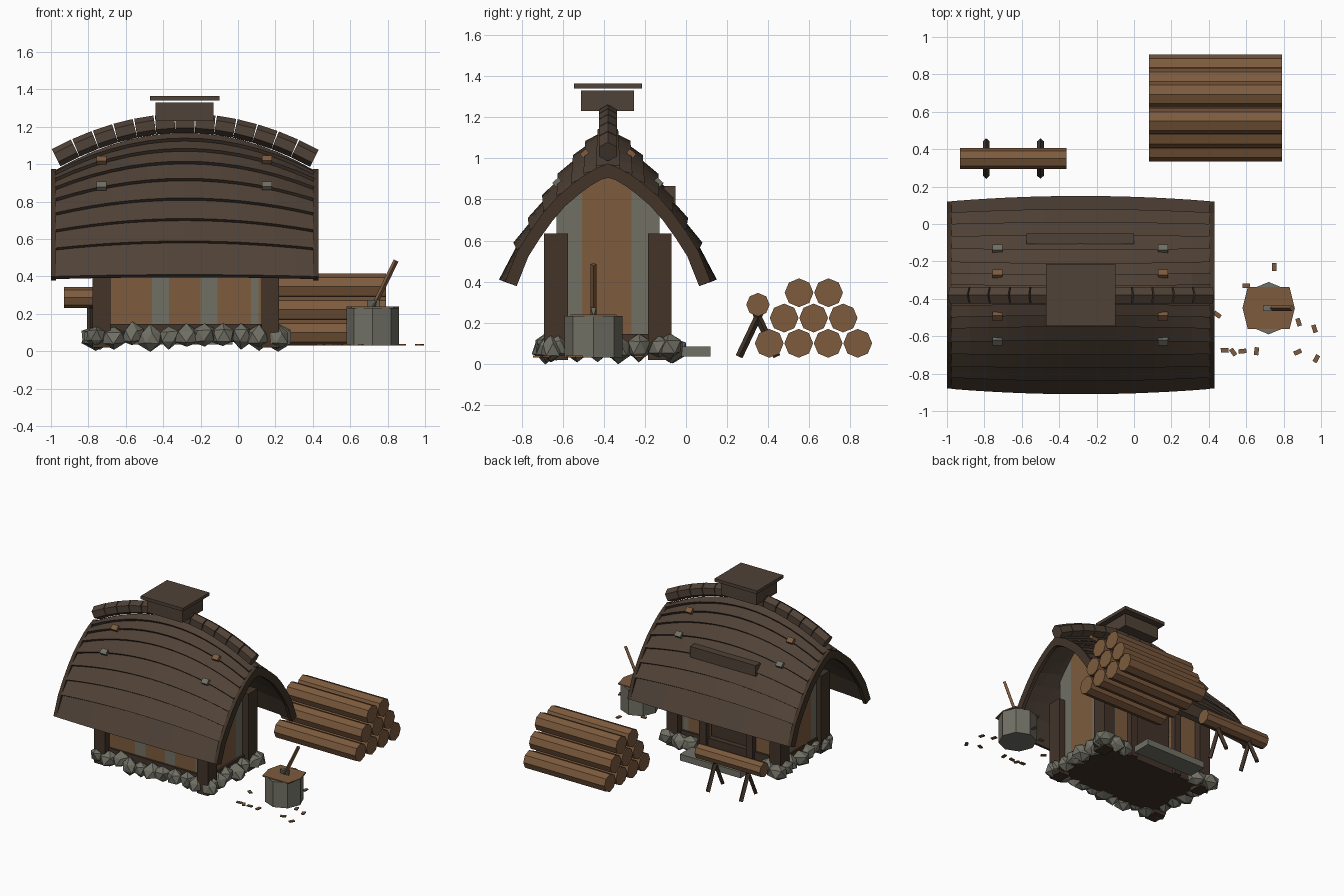
import bpy, bmesh, math, random
from mathutils import Vector, Matrix

random.seed(4)
if "Cube" in bpy.data.objects:
    bpy.data.objects.remove(bpy.data.objects["Cube"])


def material(name, rgb):
    m = bpy.data.materials.new(name)
    m.use_nodes = True
    m.diffuse_color = (*rgb, 1)
    m.node_tree.nodes["Principled BSDF"].inputs["Base Color"].default_value = (*rgb, 1)
    return m


ROOF = material("roof brown", (.080, .054, .038))
DARK = material("dark timber", (.054, .034, .022))
WOOD = material("light wood", (.205, .105, .048))
GREY = material("grey stone", (.165, .162, .130))


def finish(name, bm, mat):
    bmesh.ops.recalc_face_normals(bm, faces=bm.faces)
    mesh = bpy.data.meshes.new(name)
    bm.to_mesh(mesh)
    bm.free()
    mesh.materials.append(mat)
    ob = bpy.data.objects.new(name, mesh)
    bpy.context.collection.objects.link(ob)
    return ob


def box(name, mat, x, y, z, rot=None):
    """Box from three (low, high) ranges, optionally turned about its centre."""
    bm = bmesh.new()
    size = [r[1] - r[0] for r in (x, y, z)]
    mid = Vector([sum(r) / 2 for r in (x, y, z)])
    bmesh.ops.create_cube(bm, size=1, matrix=Matrix.Translation(mid)
                          @ (rot or Matrix()) @ Matrix.Diagonal((*size, 1)))
    return finish(name, bm, mat)


def rod(name, mat, a, b, radius, sides):
    """Prism between two points, with a corner pointing up."""
    a, b = Vector(a), Vector(b)
    bm = bmesh.new()
    turn = (b - a).to_track_quat('Z', 'Y').to_matrix().to_4x4()
    bmesh.ops.create_cone(bm, cap_ends=True, segments=sides, radius1=radius, radius2=radius,
                          depth=(b - a).length, matrix=Matrix.Translation((a + b) / 2) @ turn)
    return finish(name, bm, mat)


def loft(name, mat, sections):
    """Closed solid through a list of equal-sized point loops."""
    bm = bmesh.new()
    rings = [[bm.verts.new(p) for p in s] for s in sections]
    n = len(rings[0])
    for r, s in zip(rings, rings[1:]):
        for i in range(n):
            bm.faces.new((r[i], r[(i + 1) % n], s[(i + 1) % n], s[i]))
    bm.faces.new(rings[0])
    bm.faces.new(rings[-1])
    return finish(name, bm, mat)


# Roof shape: half profiles (distance from ridge, height) at the ends and the middle
CX, CY, HALF = -.285, -.38, .715
END = [(.50, .40), (.44, .55), (.38, .645), (.315, .735), (.25, .81),
       (.18, .87), (.12, .915), (.06, .95), (0, .975)]
MID = [(.53, .41), (.46, .59), (.39, .71), (.32, .82), (.245, .925),
       (.17, 1.016), (.11, 1.085), (.05, 1.14), (0, 1.185)]


def bulge(x):
    return 1 - ((x - CX) / HALF) ** 2


def roof_point(x, i):
    return Vector(END[i]).lerp(Vector(MID[i]), bulge(x))


def roof_height(x, d):
    for i in range(len(END) - 1):
        a, b = roof_point(x, i), roof_point(x, i + 1)
        if b.x <= d <= a.x:
            return b.y + (a.y - b.y) * (d - b.x) / (a.x - b.x)
    return roof_point(x, 0).y


# Overlapping roof planks, both slopes
xs = [-.975 + 1.38 * k / 14 for k in range(15)]
for side, label in ((-1, "front"), (1, "back")):
    for i in range(len(END) - 1):
        loops = []
        for x in xs:
            a, b = roof_point(x, i), roof_point(x, i + 1)
            s = (b - a).normalized()
            n = Vector((s.y, -s.x))
            ring = (a, b - n * .022, b - n * .04, a - n * .04)
            loops.append([(x, CY + side * max(p.x, 0), p.y) for p in ring])
        loft(f"roof_plank_{label}_{i}", ROOF, loops)

    # Boards along the gable edges
    for x0 in (-1, .402):
        loops = []
        for i, (d, z) in enumerate(END):
            s = (Vector(END[min(i + 1, 8)]) - Vector(END[max(i - 1, 0)])).normalized()
            inner = (d - s.y * .06, z + s.x * .06) if i < 8 else (0, z - .07)
            y0, y1 = CY + side * d, CY + side * inner[0]
            loops.append([(x0, y0, z), (x0 + .028, y0, z),
                          (x0 + .028, y1, inner[1]), (x0, y1, inner[1])])
        loft(f"gable_board_{label}", DARK, loops)

    # Small patches on the planks
    for x in (-.73, .155):
        for row, mat in ((6, WOOD), (4, GREY)):
            d, z = roof_point(x, row)
            y = CY + side * d
            box("roof_patch", mat, (x - .027, x + .027), (y - .02, y + .02), (z - .01, z + .016),
                Matrix.Rotation(-side * .75, 4, 'X'))

# Curved ridge of hexagonal blocks
ridge = [Vector((x, CY, 1.02 + .2 * bulge(x)))
         for x in [-.975 + 1.385 * k / 13 for k in range(14)]]
for a, b in zip(ridge, ridge[1:]):
    rod("ridge_block", ROOF, a.lerp(b, .02), a.lerp(b, .98), .051, 6)

# Smoke vent and its lid, and the board on the back slope
box("vent_box", ROOF, (-.44, -.13), (-.51, -.252), (1.23, 1.33))
box("vent_lid", ROOF, (-.47, -.10), (-.545, -.215), (1.34, 1.365))
box("back_roof_board", ROOF, (-.575, 0), (-.108, -.05), (.78, .865))

# Long walls: planks alternate wood and grey, the back leaves a doorway
edges = [-.72, -.46, -.37, -.20, -.11, .07, .11, .16]
for k, (a, b) in enumerate(zip(edges, edges[1:])):
    mat = GREY if k % 2 else WOOD
    box("front_wall_plank", mat, (a, b), (-.63, -.605), (.1, .74))
    if not -.47 < a < -.12:
        box("back_wall_plank", mat, (a, b), (-.155, -.13), (.1, .74))

# Gable walls, cut to the roof line
strips = [(-.25, -.19, GREY), (-.19, -.125, GREY), (-.125, 0, WOOD), (0, .115, WOOD),
          (.115, .18, GREY), (.18, .25, GREY)]
for x0 in (-.74, .145):
    for a, b, mat in strips:
        za, zb = (roof_height(x0, abs(d)) - .06 for d in (a, b))
        loft("gable_wall_plank", mat,
             [[(x, CY + a, .1), (x, CY + b, .1), (x, CY + b, zb), (x, CY + a, za)]
              for x in (x0, x0 + .025)])

# Corner posts, sills and floor
for x in (-.777, .125):
    for y in (-.69, -.185):
        box("corner_post", DARK, (x, x + .095), (y, y + .115), (.02, .635))
for y in (-.645, -.16):
    box("sill_beam", DARK, (-.72, .16), (y, y + .045), (.05, .145))
for x in (-.75, .145):
    box("side_sill", DARK, (x, x + .04), (-.63, -.13), (.05, .145))
box("floor", DARK, (-.72, .16), (-.62, -.14), (.05, .08))

# Doorway and step at the back
box("door", DARK, (-.46, -.11), (-.18, -.16), (.08, .6))
for x in (-.52, -.11):
    box("door_jamb", DARK, (x, x + .06), (-.16, -.09), (.05, .62))
box("door_lintel", DARK, (-.54, -.03), (-.16, -.08), (.56, .63))
box("stone_step", GREY, (-.56, -.03), (-.03, .12), (.035, .085))


# Rough stones round the base
def stone(x, y, r):
    bm = bmesh.new()
    bmesh.ops.create_icosphere(bm, subdivisions=1, radius=1)
    for v in bm.verts:
        v.co *= random.uniform(.75, 1.12)
        v.co = Vector((v.co.x * r * 1.15, v.co.y * r, v.co.z * .068))
    turn = Matrix.Rotation(random.uniform(-.5, .5), 4, 'Z')
    bm.transform(Matrix.Translation((x, y, random.uniform(.072, .085))) @ turn)
    finish("base_stone", bm, GREY)


for k in range(11):
    x = -.76 + k * .097
    stone(x, -.67 + random.uniform(-.015, .015), random.uniform(.055, .078))
    if not -.57 < x < -.03:
        stone(x, -.075 + random.uniform(-.015, .015), random.uniform(.06, .08))
for x in (-.75, .195):
    for k in range(6):
        stone(x + random.uniform(-.02, .02), -.63 + k * .1, random.uniform(.055, .075))

# Stack of logs
for row, count in enumerate((4, 3, 2)):
    for k in range(count):
        y, z = .405 + .0725 * row + .1435 * k, .1 + .123 * row
        rod("stacked_log", WOOD, (.08, y, z), (.79, y, z), .07, 8)

# Log on a sawhorse
rod("sawhorse_log", WOOD, (-.93, .35, .288), (-.36, .35, .288), .057, 8)
for x in (-.79, -.5):
    for s in (-1, 1):
        rod("sawhorse_leg", DARK, (x, .35 + s * .092, .035), (x, .35 - s * .02, .27), .018, 4)

# Chopping block with a wooden top
SX, SY = .72, -.45
rod("chopping_block", GREY, (SX, SY, .03), (SX, SY, .232), .14, 8)
top = [(.14, 0), (.112, .112), (-.112, .112), (-.14, 0), (-.112, -.112), (.112, -.112)]
loft("block_top", WOOD, [[(SX + x, SY + y, z) for x, y in top] for z in (.23, .239)])

# Axe
rod("axe_handle", WOOD, (.725, SY, .24), (.845, SY, .485), .014, 4)
loft("axe_head", GREY, [[(.69, SY - w, .235 + h), (.69, SY + w, .235 + h),
                         (.76, SY + w, .235 + h), (.76, SY - w, .235 + h)]
                        for w, h in ((.003, 0), (.014, .04))])

# Wood chips on the ground
for x, y in ((.75, -.23), (.6, -.33), (.445, -.485), (.88, -.525), (.965, -.56), (.485, -.675),
             (.53, -.685), (.58, -.68), (.655, -.68), (.875, -.685), (.975, -.72)):
    box("wood_chip", WOOD, (x - .021, x + .021), (y - .012, y + .012), (.032, .04),
        Matrix.Rotation(random.uniform(0, 3), 4, 'Z'))
